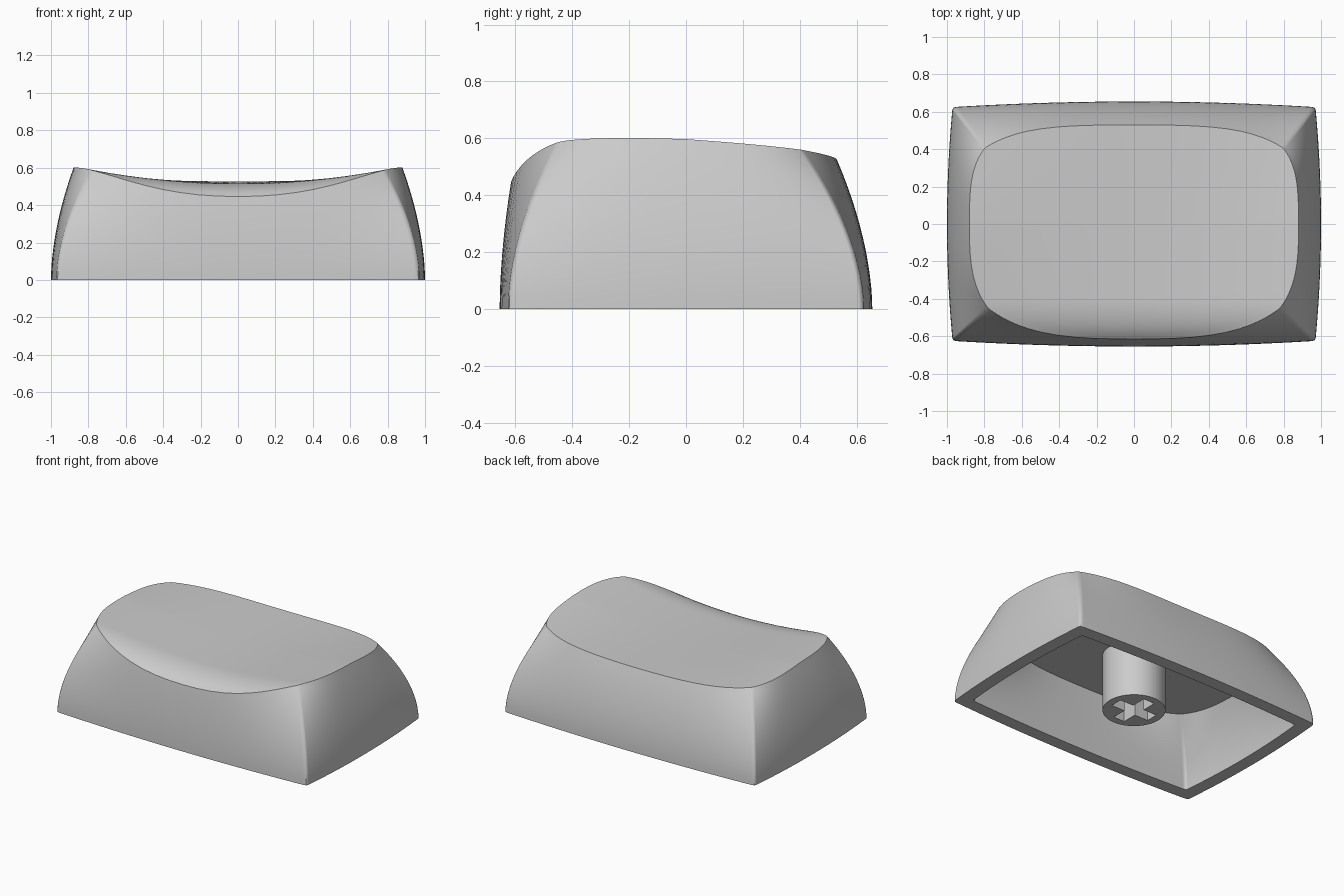
import bpy, bmesh, math
from mathutils import Vector

cube = bpy.data.objects.get("Cube")
if cube:
    bpy.data.objects.remove(cube, do_unlink=True)

grey = bpy.data.materials.new("plain_grey")
grey.use_nodes = True
grey.diffuse_color = (0.6, 0.6, 0.6, 1)
grey.node_tree.nodes["Principled BSDF"].inputs["Base Color"].default_value = (0.6, 0.6, 0.6, 1)


def make_object(name, bm):
    bmesh.ops.recalc_face_normals(bm, faces=bm.faces[:])
    mesh = bpy.data.meshes.new(name)
    bm.to_mesh(mesh)
    bm.free()
    mesh.materials.append(grey)
    obj = bpy.data.objects.new(name, mesh)
    bpy.context.collection.objects.link(obj)
    return obj


def activate(obj):
    bpy.ops.object.select_all(action='DESELECT')
    obj.select_set(True)
    bpy.context.view_layer.objects.active = obj


def dish(x, y):
    """Height of the scooped top, rolling over in an arc at the front lip."""
    lip = max(0, -y - 0.4) / 0.24
    scoop = 0.1 - 0.05 * y - 0.06 * max(y, 0)
    return 0.52 + 0.012 * y - 0.12 * (1 - math.sqrt(1 - lip * lip)) + scoop * x * x


def perimeter(steps=28):
    """Points around a unit square with small round corners, crowded toward them."""
    us = [0.98 * math.sin(math.pi / 2 * (2 * i / steps - 1)) for i in range(steps + 1)]
    side = [(u, -1) for u in us] + [(0.994, -0.994)]
    points = []
    for _ in range(4):
        points += side
        side = [(-q, p) for p, q in side]
    return points


def bowed(p, q, x, y, bow_x, bow_y):
    """Rectangle with corner (x, y) and outward bowed sides."""
    return Vector((p * (x + bow_x * (1 - q * q)), q * (y + bow_y * (1 - p * p))))


def top_point(p, q):
    """Rounded outline of the top, deeper at the front."""
    depth, corner, n = (0.53, 0.41, 4) if q > 0 else (0.615, 0.43, 3.4)
    arc = bowed(p, q, 0.81, corner, 0.07, depth - corner)
    w = p * 1.18
    s = (abs(w) ** n + abs(q) ** n) ** (-1 / n)
    return arc.lerp(Vector((w * s * 0.88, q * s * depth)), 0.75)


def add_ring(bm, points):
    return [bm.verts.new(p) for p in points]


def bridge(bm, a, b):
    for i in range(len(a)):
        j = (i + 1) % len(a)
        bm.faces.new((a[i], a[j], b[j], b[i]))


# Hollow shell: outer walls, dished top, inner walls and flat ceiling
CURVE, CEILING, WALL = 1.8, 0.412, 0.09
square = perimeter()
feet = [bowed(p, q, 0.97, 0.625, 0.03, 0.03) for p, q in square]
rims = [top_point(p, q) for p, q in square]
bm = bmesh.new()

steps = 14
rings = []
for k in range(steps + 1):
    t = k / steps
    pts = [f.lerp(r, t ** CURVE) for f, r in zip(feet, rims)]
    rings.append(add_ring(bm, [(v.x, v.y, t * dish(r.x, r.y)) for v, r in zip(pts, rims)]))

steps = 24
for k in range(steps - 1, 0, -1):
    s = k / steps
    rings.append(add_ring(bm, [(r.x * s, r.y * s, dish(r.x * s, r.y * s)) for r in rims]))
for a, b in zip(rings, rings[1:]):
    bridge(bm, a, b)
centre = bm.verts.new((0, 0, dish(0, 0)))
last = rings[-1]
for i in range(len(last)):
    bm.faces.new((last[i], last[(i + 1) % len(last)], centre))

steps = 10
inner = [rings[0]]
for k in range(steps + 1):
    t = k / steps
    pts = [f.lerp(r, t ** CURVE) for f, r in zip(feet, rims)]
    inner.append(add_ring(bm, [(v.x * (1 - WALL), v.y * (1 - WALL / 0.655),
                                t * (CEILING - 0.03 * v.y)) for v in pts]))
for a, b in zip(inner, inner[1:]):
    bridge(bm, b, a)
bm.faces.new(inner[-1])
shell = make_object("cap_shell", bm)

# Round stem under the ceiling
FOOT = 0.018
bm = bmesh.new()
bmesh.ops.create_cone(bm, cap_ends=True, segments=64, radius1=0.2, radius2=0.2, depth=CEILING)
bmesh.ops.translate(bm, verts=bm.verts[:], vec=(0, 0, CEILING / 2 + FOOT))
stem = make_object("stem", bm)

# Cross-shaped socket cut up into the stem
LONG, SLIM, DEEP = 0.148, 0.043, 0.3
bm = bmesh.new()
corners = []
for k in range(4):
    c, s = round(math.cos(k * math.pi / 2)), round(math.sin(k * math.pi / 2))
    for x, y in ((LONG, -SLIM), (LONG, SLIM), (SLIM, SLIM)):
        corners.append((c * x - s * y, s * x + c * y))
low = add_ring(bm, [(x, y, -0.1) for x, y in corners])
high = add_ring(bm, [(x, y, DEEP) for x, y in corners])
bridge(bm, low, high)
bm.faces.new(low)
bm.faces.new(high)
cutter = make_object("socket_cutter", bm)
cutter.hide_render = True

cut = stem.modifiers.new("socket", 'BOOLEAN')
cut.operation = 'DIFFERENCE'
cut.solver = 'EXACT'
cut.object = cutter
activate(stem)
bpy.ops.object.modifier_apply(modifier=cut.name)
bpy.data.objects.remove(cutter, do_unlink=True)

# Smooth curved walls, keep the rims crisp
for obj, angle in ((shell, 35), (stem, 30)):
    activate(obj)
    bpy.ops.object.shade_smooth_by_angle(angle=math.radians(angle))
